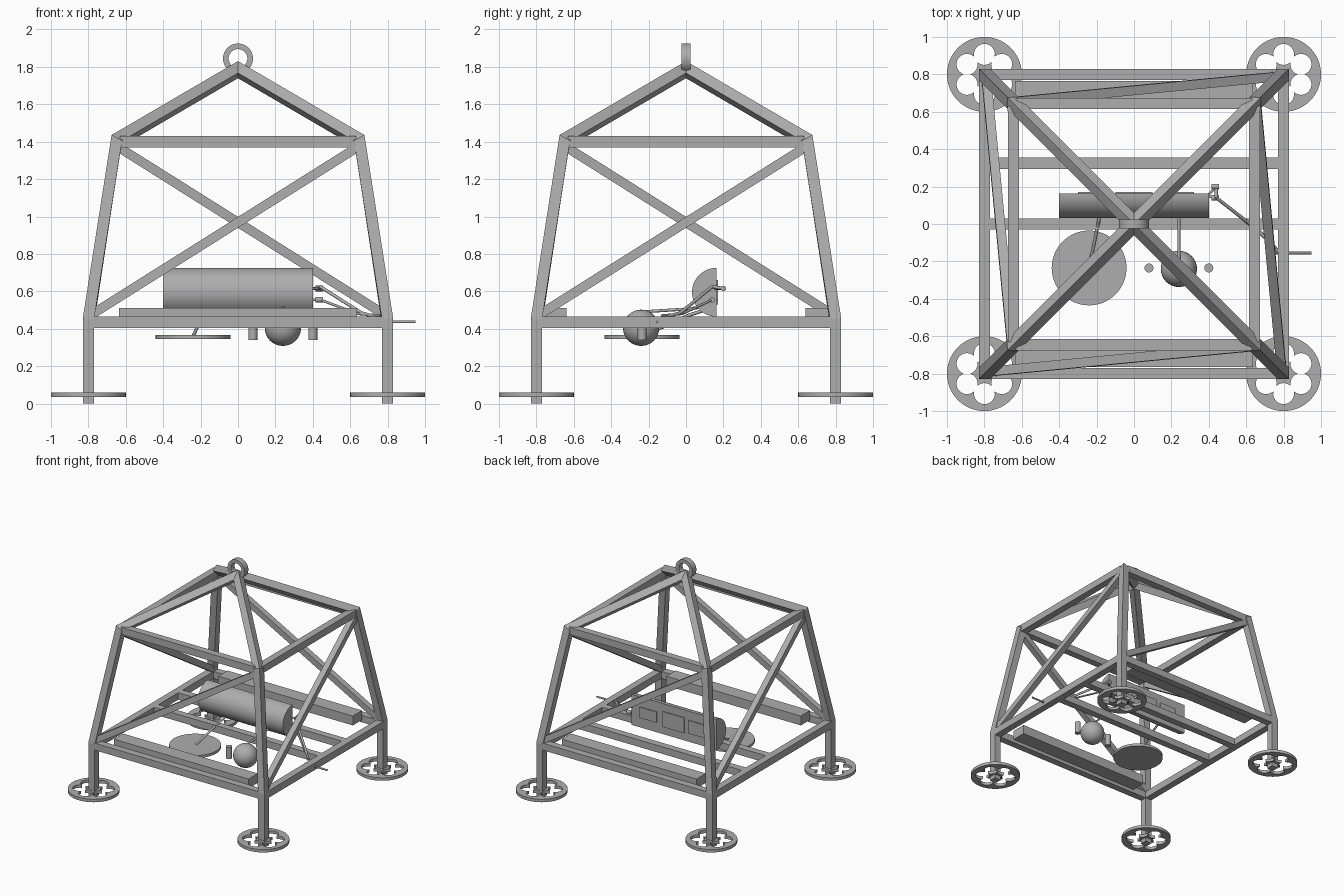
import bpy, bmesh
from math import sin, cos, pi, radians, sqrt
from mathutils import Vector, Matrix

cube = bpy.data.objects.get("Cube")
if cube:
    bpy.data.objects.remove(cube, do_unlink=True)

metal = bpy.data.materials.new("grey_metal")
metal.use_nodes = True
GREY = (0.42, 0.42, 0.42, 1)
metal.diffuse_color = GREY
metal.node_tree.nodes["Principled BSDF"].inputs["Base Color"].default_value = GREY


def finish(bm, name, smooth=False):
    bmesh.ops.recalc_face_normals(bm, faces=bm.faces)
    mesh = bpy.data.meshes.new(name)
    bm.to_mesh(mesh)
    bm.free()
    mesh.materials.append(metal)
    ob = bpy.data.objects.new(name, mesh)
    bpy.context.collection.objects.link(ob)
    if smooth:
        bpy.ops.object.select_all(action="DESELECT")
        ob.select_set(True)
        bpy.context.view_layer.objects.active = ob
        bpy.ops.object.shade_smooth_by_angle(angle=radians(35))
    return ob


def skin(bm, loops, caps=True, closed=False):
    """Bridge matching point loops into a tube."""
    rings = [[bm.verts.new(p) for p in loop] for loop in loops]
    pairs = list(zip(rings, rings[1:]))
    if closed:
        pairs.append((rings[-1], rings[0]))
    for a, b in pairs:
        for i in range(len(a)):
            j = (i + 1) % len(a)
            bm.faces.new((a[i], a[j], b[j], b[i]))
    if caps and not closed:
        bm.faces.new(rings[0])
        bm.faces.new(rings[-1])


def box(name, lo, hi):
    bm = bmesh.new()
    lo, hi = Vector(lo), Vector(hi)
    bmesh.ops.create_cube(bm, size=1, matrix=Matrix.LocRotScale((lo + hi) / 2, None, hi - lo))
    return finish(bm, name)


def beam(name, a, b, width, normal):
    """Square bar from a to b, one side facing along normal."""
    a, b = Vector(a), Vector(b)
    d = (b - a).normalized()
    u = d.cross(Vector(normal)).normalized() * width / 2
    v = d.cross(u)
    bm = bmesh.new()
    skin(bm, [[p + u + v, p - u + v, p - u - v, p + u - v] for p in (a, b)])
    return finish(bm, name)


def rod(name, points, r, sides=12):
    """Round rods joining a chain of points."""
    bm = bmesh.new()
    for a, b in zip(points, points[1:]):
        a, b = Vector(a), Vector(b)
        rot = (b - a).to_track_quat("Z", "Y")
        bmesh.ops.create_cone(bm, cap_ends=True, segments=sides, radius1=r, radius2=r,
                              depth=(b - a).length,
                              matrix=Matrix.LocRotScale((a + b) / 2, rot, None))
    return finish(bm, name, True)


W = 0.06
H = W / 2
CORNERS = [(sx, sy) for sx in (-1, 1) for sy in (-1, 1)]

# Legs: mitred square tubes rising from the foot, bending in to the apex
PATH = [Vector((0.8 * sqrt(2), 0)), Vector((0.8 * sqrt(2), 0.45)),
        Vector((0.65 * sqrt(2), 1.405)), Vector((0, 1.785))]


def leg_offsets():
    normals = []
    for a, b in zip(PATH, PATH[1:]):
        d = (b - a).normalized()
        normals.append(Vector((d.y, -d.x)))
    normals.append(Vector((0, 1)) / normals[-1].y)
    out = [normals[0]]
    for n, m in zip(normals[:-2], normals[1:-1]):
        out.append((n + m) / (1 + n.dot(m)))
    return [o * H * sqrt(2) for o in out + [normals[-1]]]


for sx, sy in CORNERS:
    diag = Vector((sx, sy, 0)) / sqrt(2)
    side = Vector((-sy, sx, 0)) * H
    loops = []
    for p, o in zip(PATH, leg_offsets()):
        c = diag * p.x + Vector((0, 0, p.y))
        out = diag * o.x + Vector((0, 0, o.y))
        loops.append([c + out, c + side, c - out, c - side])
    bm = bmesh.new()
    skin(bm, loops)
    finish(bm, "leg")

# Foot pads: rim and hub around six overlapping round holes
def petal(t, sign):
    f = (t % (pi / 3)) - pi / 6
    return 0.107 * cos(f) + sign * sqrt(0.056 ** 2 - (0.107 * sin(f)) ** 2)


def circle_points(radius, c, z, n=96):
    ang = [2 * pi * i / n for i in range(n)]
    return [(c[0] + radius(t) * cos(t), c[1] + radius(t) * sin(t), z) for t in ang]


for sx, sy in CORNERS:
    c = (0.8 * sx, 0.8 * sy)
    lo, hi = 0.035, 0.06
    outer = lambda t: 0.2
    inner = lambda t: petal(t, 1)
    hub = lambda t: petal(t, -1)
    bm = bmesh.new()
    skin(bm, [circle_points(outer, c, lo), circle_points(outer, c, hi),
              circle_points(inner, c, hi), circle_points(inner, c, lo)], closed=True)
    skin(bm, [circle_points(hub, c, lo), circle_points(hub, c, hi)])
    finish(bm, "foot_pad", True)

# Horizontal rails and one diagonal brace per side, turned around the frame
for k, side_name in enumerate(("front", "right", "back", "left")):
    turn = Matrix.Rotation(k * pi / 2, 3, "Z")
    n = turn @ Vector((0, -1, 0))
    for part, y, z, half in (("lower", 0.8, 0.435, 0.78), ("upper", 0.645, 1.4, 0.63)):
        beam(side_name + "_" + part + "_rail", turn @ Vector((-half, -y, z)),
             turn @ Vector((half, -y, z)), W, n)
    beam(side_name + "_brace", turn @ Vector((-0.785, -0.79, 0.475)),
         turn @ Vector((0.63, -0.655, 1.365)), 0.05, n)

# Deck beams and the two long cases
for y in (0, 0.325):
    box("deck_beam", (-0.78, y - H, 0.405), (0.78, y + H, 0.465))
for s in (-1, 1):
    ys = sorted((s * 0.64, s * 0.765))
    box("long_case", (-0.635, ys[0], 0.43), (0.635, ys[1], 0.51))

# Lifting ring on the apex
bm = bmesh.new()
loops = []
for r, y in ((0.08, -0.025), (0.08, 0.025), (0.05, 0.025), (0.05, -0.025)):
    loops.append([(r * cos(t * pi / 24), y, 1.845 + r * sin(t * pi / 24)) for t in range(48)])
skin(bm, loops, closed=True)
finish(bm, "lifting_ring", True)

# Half-round instrument housing with plates on its flat back
bm = bmesh.new()
arc = [pi / 2 + pi * i / 24 for i in range(25)]
skin(bm, [[(x, 0.162 + 0.13 * cos(t), 0.595 + 0.13 * sin(t)) for t in arc] for x in (-0.4, 0.4)])
finish(bm, "instrument_housing", True)
for x0, x1, z0, z1 in ((-0.3, -0.14, 0.54, 0.65), (-0.1, 0.1, 0.53, 0.66), (0.16, 0.32, 0.55, 0.64)):
    box("back_plate", (x0, 0.16, z0), (x1, 0.171, z1))

# Hanging dish, ball and small cylinders
rod("dish", [(-0.24, -0.235, 0.345), (-0.24, -0.235, 0.367)], 0.2, 64)
rod("dish_arm", [(-0.24, -0.235, 0.36), (-0.19, 0.01, 0.47), (-0.18, 0.1, 0.5)], 0.009)
bm = bmesh.new()
bmesh.ops.create_uvsphere(bm, u_segments=32, v_segments=16, radius=0.097,
                          matrix=Matrix.Translation((0.24, -0.24, 0.405)))
finish(bm, "ball", True)
rod("ball_arm", [(0.24, -0.24, 0.49), (0.24, 0.0, 0.505), (0.24, 0.12, 0.52)], 0.008)
for x in (0.08, 0.4):
    rod("small_cylinder", [(x, -0.235, 0.34), (x, -0.235, 0.44)], 0.024, 24)

# Linked sampling arm at the end of the housing
for y, z in ((0.2, 0.615), (0.14, 0.555)):
    rod("arm_pivot", [(0.415, y, z), (0.455, y, z)], 0.015)
    rod("arm_pin", [(0.39, 0.15, z), (0.44, y, z)], 0.007)
rod("arm_link", [(0.44, 0.2, 0.615), (0.44, 0.14, 0.625), (0.66, -0.03, 0.485),
                 (0.78, -0.155, 0.45)], 0.009)
rod("arm_lower_link", [(0.44, 0.14, 0.555), (0.64, -0.02, 0.48), (0.76, -0.13, 0.47)], 0.007)
rod("arm_probe", [(0.74, -0.155, 0.437), (0.95, -0.155, 0.437)], 0.007)
